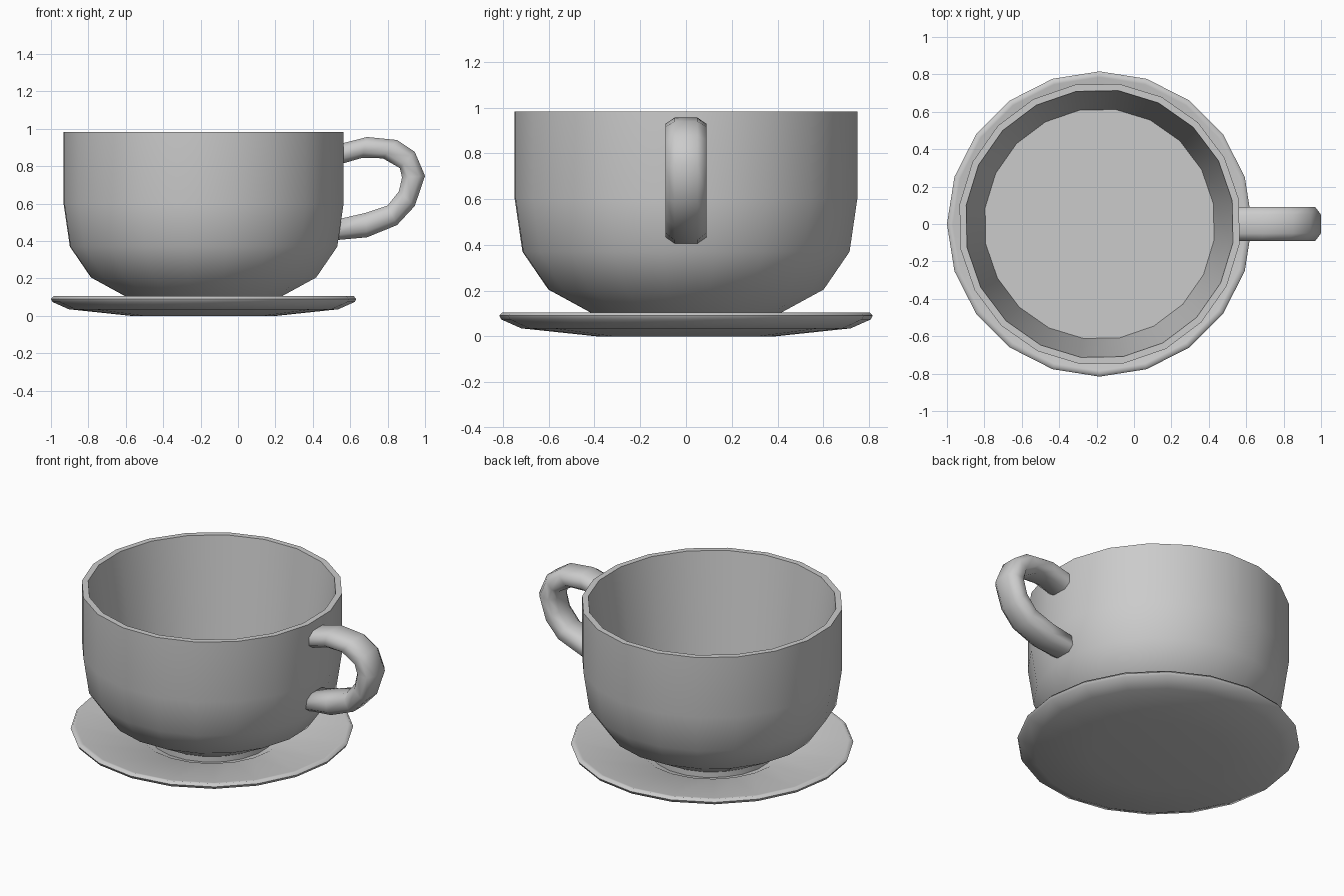
import bpy, bmesh, math
from mathutils import Vector

if "Cube" in bpy.data.objects:
    bpy.data.objects.remove(bpy.data.objects["Cube"])

CX = -0.184   # shared axis of cup and saucer
SIDES = 20


def finish(name, bm, angle):
    bmesh.ops.recalc_face_normals(bm, faces=bm.faces)
    me = bpy.data.meshes.new(name)
    bm.to_mesh(me)
    bm.free()
    ob = bpy.data.objects.new(name, me)
    bpy.context.collection.objects.link(ob)
    bpy.ops.object.select_all(action='DESELECT')
    ob.select_set(True)
    bpy.context.view_layer.objects.active = ob
    bpy.ops.object.shade_smooth_by_angle(angle=math.radians(angle))
    return ob


def skin(name, rings, angle):
    """Bridge a list of vertex loops and cap both ends."""
    bm = bmesh.new()
    loops = [[bm.verts.new(p) for p in ring] for ring in rings]
    n = len(loops[0])
    for a, b in zip(loops, loops[1:]):
        for i in range(n):
            j = (i + 1) % n
            bm.faces.new((a[i], a[j], b[j], b[i]))
    bm.faces.new(loops[0])
    bm.faces.new(loops[-1])
    return finish(name, bm, angle)


def lathe(name, profile, turn, angle):
    rings = []
    for r, z in profile:
        ring = []
        for i in range(SIDES):
            a = math.radians(turn) + 2 * math.pi * i / SIDES
            ring.append((CX + r * math.cos(a), r * math.sin(a), z))
        rings.append(ring)
    return skin(name, rings, angle)


# Saucer: shallow dish with a thin rounded lip and a flat well
lathe("saucer", [(0.39, 0), (0.72, 0.035), (0.808, 0.074), (0.816, 0.09),
                 (0.803, 0.105), (0.785, 0.102), (0.41, 0.05), (0.385, 0.035)], 0, 65)

# Cup: outside from foot to rim, then a tapered inside wall down to the floor
lathe("cup", [(0.36, 0.034), (0.36, 0.07), (0.425, 0.106), (0.608, 0.205),
              (0.722, 0.37), (0.756, 0.6), (0.756, 0.982),
              (0.72, 0.982), (0.618, 0.222)], 10, 35)

# Handle: flattened octagonal section swept between inner and outer outlines
outer = [(0.53, 0.915), (0.69, 0.956), (0.85, 0.94), (0.945, 0.877), (1.0, 0.748),
         (0.945, 0.587), (0.85, 0.485), (0.69, 0.42), (0.525, 0.405)]
inner = [(0.545, 0.81), (0.665, 0.845), (0.775, 0.842), (0.865, 0.79), (0.877, 0.74),
         (0.86, 0.665), (0.80, 0.59), (0.68, 0.55), (0.53, 0.515)]
section = [(0.05, 1), (0.09, 0.5), (0.09, -0.5), (0.05, -1),
           (-0.05, -1), (-0.09, -0.5), (-0.09, 0.5), (-0.05, 1)]
rings = []
for (ox, oz), (ix, iz) in zip(outer, inner):
    o, i = Vector((ox, 0, oz)), Vector((ix, 0, iz))
    mid, half = (o + i) / 2, (o - i) / 2
    rings.append([mid + half * h + Vector((0, y, 0)) for y, h in section])
skin("handle", rings, 80)
